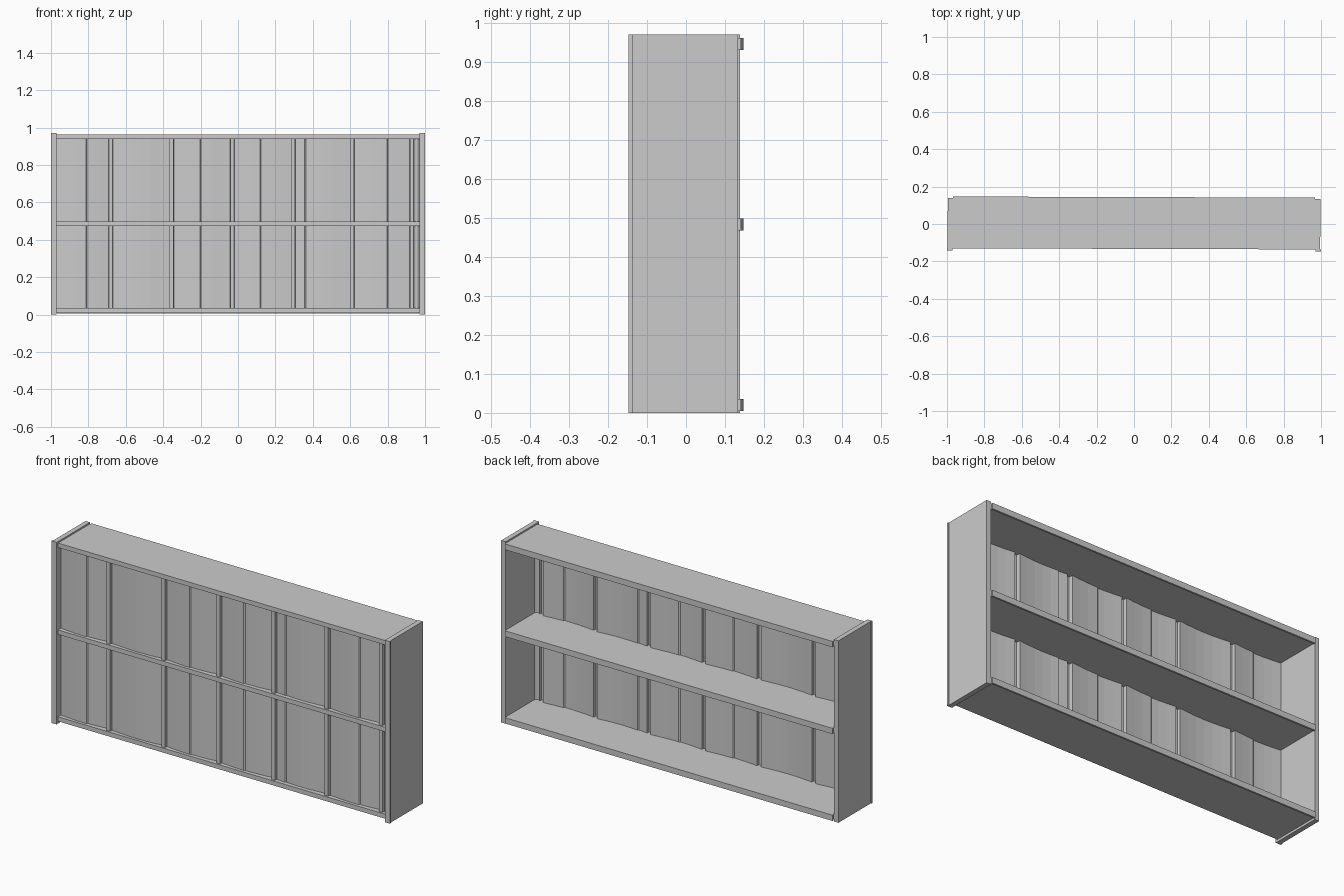
import bpy, bmesh, math
from mathutils import Matrix

if "Cube" in bpy.data.objects:
    bpy.data.objects.remove(bpy.data.objects["Cube"])

YAW = Matrix.Rotation(-0.003, 4, 'Z')  # the whole unit sits very slightly turned


def finish(name, bm):
    me = bpy.data.meshes.new(name)
    bm.transform(YAW)
    bm.to_mesh(me)
    bm.free()
    ob = bpy.data.objects.new(name, me)
    bpy.context.collection.objects.link(ob)
    return ob


def box(name, x, y, z):
    bm = bmesh.new()
    bmesh.ops.create_cube(bm, size=1)
    for v in bm.verts:
        for i, (a, b) in enumerate((x, y, z)):
            v.co[i] = a if v.co[i] < 0 else b
    return finish(name, bm)


# Side panels with a slightly prouder front facing
for side, s in (("left", -1), ("right", 1)):
    box(side + "_side", sorted((s * 0.97, s * 0.996)), (-0.136, 0.136), (0, 0.97))
    box(side + "_front_facing", sorted((s * 0.97, s)), (-0.145, -0.134), (0, 0.97))

# Shelves, each with a deeper lip along the back edge
for name, top in (("bottom", 0.036), ("middle", 0.499), ("top", 0.962)):
    box(name + "_shelf", (-0.97, 0.97), (-0.133, 0.136), (top - 0.024, top))
    box(name + "_shelf_lip", (-0.967, 0.967), (0.134, 0.144), (top - 0.031, top))

# Folded sheet profile: bowed bays between narrow pleats, small steps within bays
pleats = [-0.68, -0.355, -0.03, 0.295, 0.61, 0.93]
steps = [-0.81, -0.2, 0.12, 0.36, 0.80]
edges = [-0.97] + pleats + [0.97]
profile = []
for a, b in zip(edges, edges[1:]):
    left = a + 0.012 if a in pleats else a
    right = b - 0.012 if b in pleats else b
    xs = {left + (right - left) * i / 6 for i in range(7)}
    for s in steps:
        if a < s < b:
            xs |= {s - 0.003, s + 0.003}
    for x in sorted(xs):
        t = (x - left) / (right - left)
        y = -0.108 - 0.01 * math.sin(math.pi * t)
        if any(a < s < x for s in steps):
            y += 0.005
        profile.append((x, y))
    if b in pleats:
        profile += [(b - 0.010, -0.124), (b + 0.010, -0.124)]

# One hanging sheet per compartment
for name, z0, z1 in (("lower", 0.036, 0.475), ("upper", 0.499, 0.938)):
    bm = bmesh.new()
    rows = [[bm.verts.new((x, y, z)) for x, y in profile] for z in (z0, z1)]
    for i in range(len(profile) - 1):
        bm.faces.new((rows[0][i], rows[0][i + 1], rows[1][i + 1], rows[1][i]))
    finish(name + "_folded_sheet", bm)
